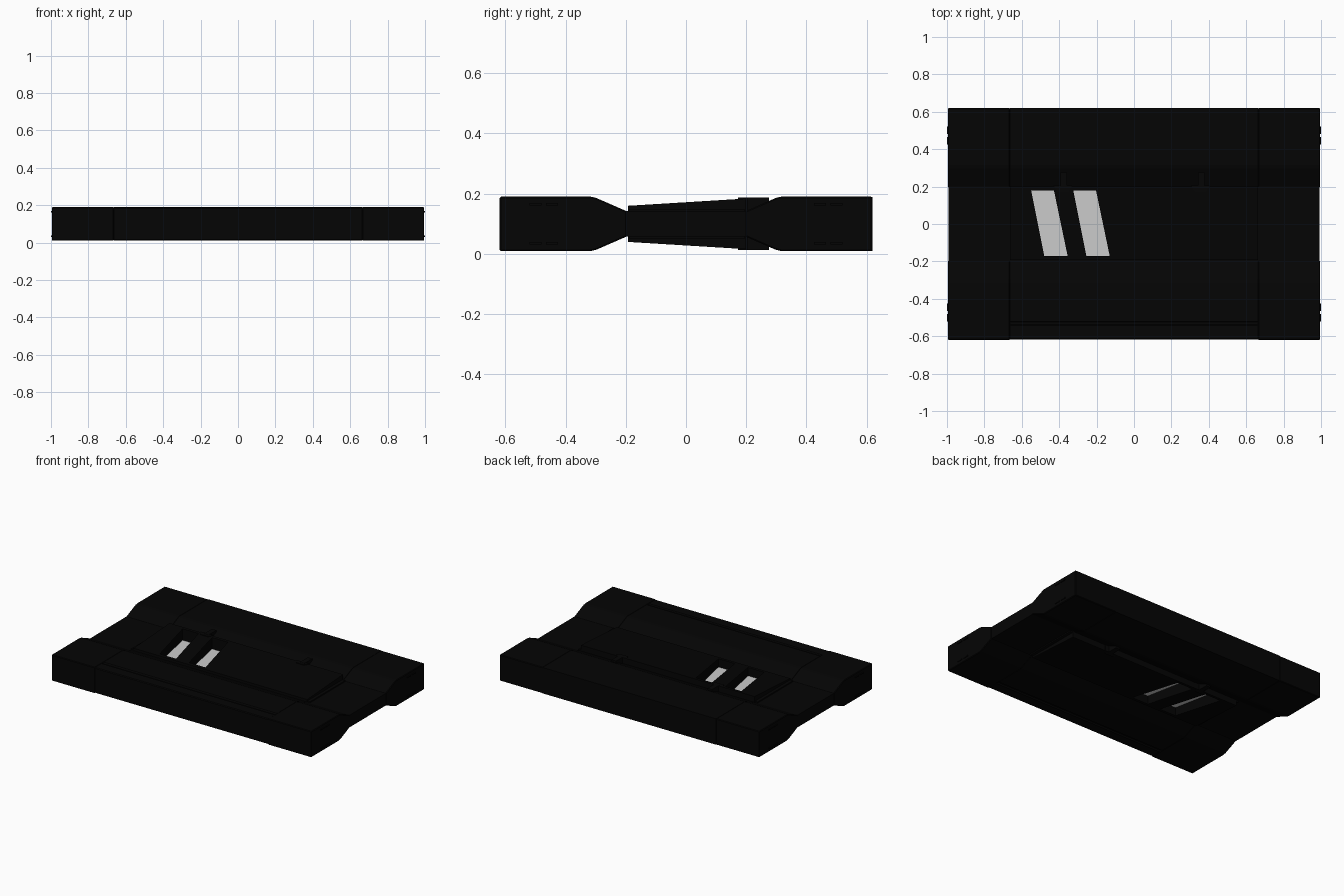
import bpy, bmesh

if "Cube" in bpy.data.objects:
    bpy.data.objects.remove(bpy.data.objects["Cube"])

MID = 0.1  # height of the mirror plane between top and underside


def material(name, rgb):
    m = bpy.data.materials.new(name)
    m.diffuse_color = (*rgb, 1)
    m.use_nodes = True
    m.node_tree.nodes["Principled BSDF"].inputs["Base Color"].default_value = m.diffuse_color
    return m


BLACK = material("matte_black", (0.0013, 0.0013, 0.0013))
WHITE = material("pale_white", (0.6, 0.6, 0.6))


def prism(name, pts, lo, hi, axis, mat=BLACK, bevel=0.0):
    """Extrude a closed outline along x (points are y,z) or z (points are x,y)."""
    bm = bmesh.new()
    place = (lambda a, b, t: (t, a, b)) if axis == "x" else (lambda a, b, t: (a, b, t))
    low = [bm.verts.new(place(a, b, lo)) for a, b in pts]
    high = [bm.verts.new(place(a, b, hi)) for a, b in pts]
    bm.faces.new(low)
    bm.faces.new(high)
    n = len(pts)
    for i in range(n):
        j = (i + 1) % n
        bm.faces.new((low[i], low[j], high[j], high[i]))
    bmesh.ops.recalc_face_normals(bm, faces=bm.faces)
    me = bpy.data.meshes.new(name)
    bm.to_mesh(me)
    bm.free()
    me.materials.append(mat)
    ob = bpy.data.objects.new(name, me)
    bpy.context.collection.objects.link(ob)
    if bevel:
        mod = ob.modifiers.new("edge_bevel", "BEVEL")
        mod.width = bevel
        mod.segments = 1
    return ob


def box(name, x0, x1, y0, y1, z0, z1, mat=BLACK, bevel=0.0):
    return prism(name, [(x0, y0), (x1, y0), (x1, y1), (x0, y1)], z0, z1, "z", mat, bevel)


def both_sides(pts):
    """Mirror an upper (y, half height) line to make a closed outline."""
    return [(y, MID + h) for y, h in pts] + [(y, MID - h) for y, h in reversed(pts)]


# Corner blocks, tapering towards the middle
TAPER = [(0.315, 0.09), (0.298, 0.086), (0.197, 0.042)]
for sy, row in ((-1, "front"), (1, "back")):
    outline = both_sides([(sy * y, h) for y, h in [(0.619, 0.09)] + TAPER])
    for sx, side in ((-1, "left"), (1, "right")):
        a, b = sorted((sx * 0.663, sx * 0.995))
        prism(f"{row}_{side}_corner_block", outline, a, b, "x", bevel=0.004)
        # Small grip nubs near the top and bottom of the outer ends
        c, d = sorted((sx * 0.99, sx))
        for y in (0.445, 0.5):
            for z in (0.035, 0.165):
                box(f"{row}_{side}_grip_nub", c, d, sy * y - 0.02, sy * y + 0.02,
                    z - 0.004, z + 0.004)

# Front rail with a shallow groove behind its lip, and plain back rail
NOSE = TAPER + [(0.185, 0.042)]
front = [(0.617, 0.083), (0.612, 0.088), (0.543, 0.088), (0.538, 0.081), (0.525, 0.081),
         (0.520, 0.089)] + NOSE
prism("front_rail", both_sides([(-y, h) for y, h in front]), -0.664, 0.664, "x")
prism("back_rail", both_sides([(0.619, 0.0895)] + NOSE), -0.664, 0.664, "x")

# Narrow core at both ends
for sx, side in ((-1, "left"), (1, "right")):
    a, b = sorted((sx * 0.66, sx * 0.993))
    box(side + "_end_core", a, b, -0.2, 0.2, MID - 0.042, MID + 0.042)
    c, d = sorted((sx * 0.66, sx * 0.685))
    box(side + "_core_trim", c, d, -0.19, 0.195, MID - 0.05, MID + 0.05)

# Wedge-shaped centre panel between the rails, with two slanted slots
panel = prism("centre_panel", both_sides([(-0.192, 0.06), (0.2, 0.084)]),
              -0.664, 0.664, "x")
for x in (-0.55, -0.325):
    slot = [(x + 0.07, -0.17), (x + 0.195, -0.17), (x + 0.122, 0.18), (x, 0.18)]
    cutter = prism("slot_cutter", slot, -0.1, 0.3, "z")
    cutter.hide_render = True
    cutter.hide_viewport = True
    cut = panel.modifiers.new("slot", "BOOLEAN")
    cut.operation = "DIFFERENCE"
    cut.solver = "EXACT"
    cut.object = cutter
    # Pale plate at the bottom of each slot
    prism("slanted_stripe", slot, MID - 0.004, MID + 0.004, "z", WHITE)

# Clips bridging the trough between panel and back rail, top and underside
for x in (-0.38, 0.355):
    for s, face in ((1, "upper"), (-1, "lower")):
        z0, z1 = sorted((MID + s * 0.03, MID + s * 0.087))
        prism(face + "_clip_base", [(x - 0.05, 0.205), (x - 0.03, 0.172), (x + 0.03, 0.172),
                                    (x + 0.05, 0.205)], z0, z1, "z")
        box(face + "_clip_stem", x - 0.012, x + 0.022, 0.19, 0.275, z0, z1 + s * 0.001)
